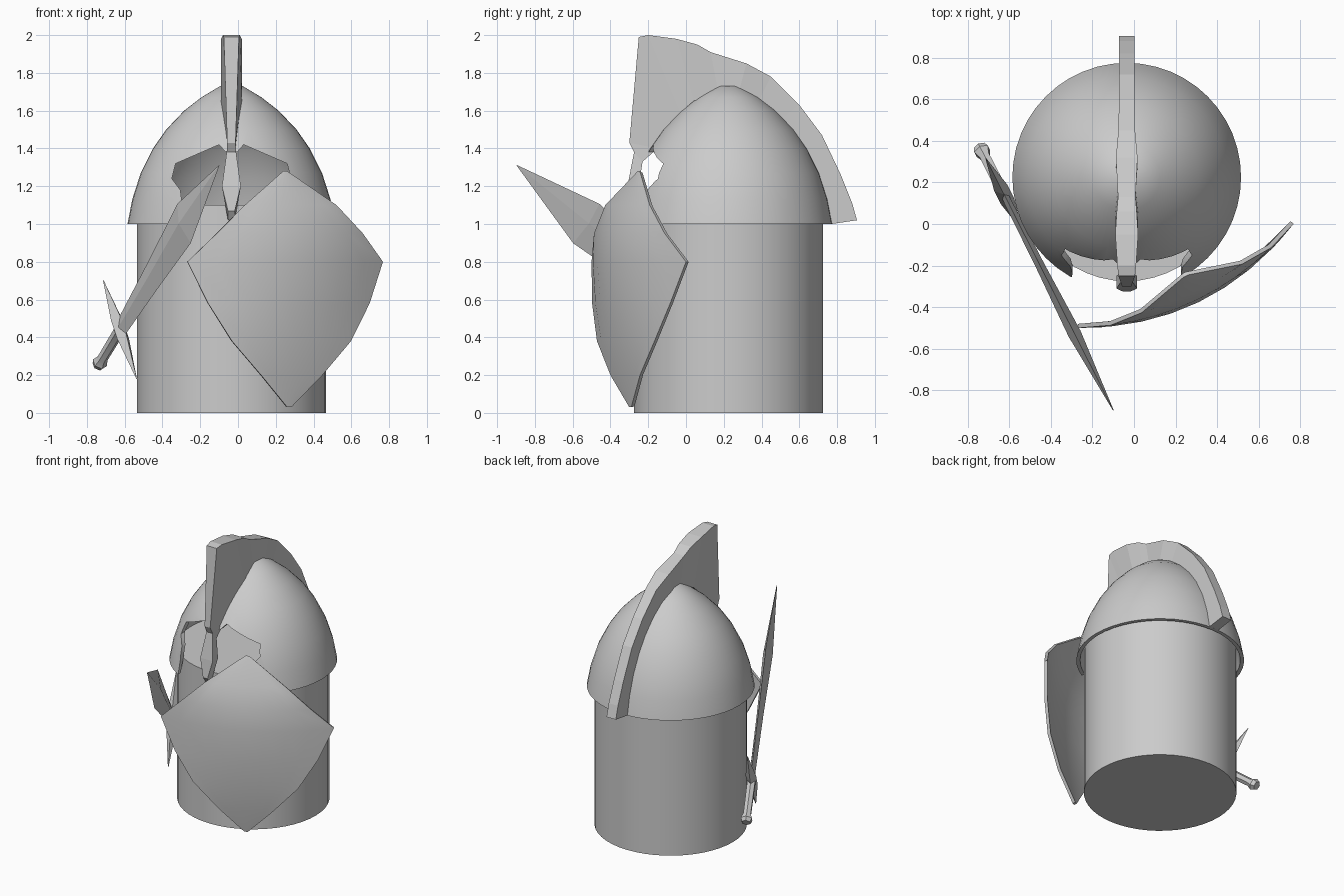
import bpy, bmesh, math
from mathutils import Vector

if "Cube" in bpy.data.objects:
    bpy.data.objects.remove(bpy.data.objects["Cube"])

grey = bpy.data.materials.new("plain_grey")
grey.use_nodes = True
grey.diffuse_color = (0.6, 0.6, 0.6, 1)
grey.node_tree.nodes["Principled BSDF"].inputs["Base Color"].default_value = grey.diffuse_color

CX, CY = -0.035, 0.225  # shared axis of body and helmet


def finish(name, bm, angle=None):
    bmesh.ops.recalc_face_normals(bm, faces=bm.faces)
    mesh = bpy.data.meshes.new(name)
    bm.to_mesh(mesh)
    bm.free()
    ob = bpy.data.objects.new(name, mesh)
    bpy.context.collection.objects.link(ob)
    mesh.materials.append(grey)
    if angle:
        smooth(ob, angle)
    return ob


def smooth(ob, angle):
    bpy.ops.object.select_all(action='DESELECT')
    ob.select_set(True)
    bpy.context.view_layer.objects.active = ob
    bpy.ops.object.shade_smooth_by_angle(angle=math.radians(angle))


def loft(name, rings, angle=None):
    """Skin a list of equal-length closed sections and cap both ends."""
    bm = bmesh.new()
    rows = [[bm.verts.new(p) for p in ring] for ring in rings]
    n = len(rows[0])
    for a, b in zip(rows, rows[1:]):
        for i in range(n):
            j = (i + 1) % n
            bm.faces.new((a[i], a[j], b[j], b[i]))
    bm.faces.new(rows[0])
    bm.faces.new(rows[-1])
    return finish(name, bm, angle)


# Body: plain drum reaching up inside the helmet
bm = bmesh.new()
bmesh.ops.create_cone(bm, cap_ends=True, segments=48, radius1=0.5, radius2=0.5, depth=1.1)
bmesh.ops.translate(bm, verts=bm.verts, vec=(CX, CY, 0.55))
finish("body", bm, 40)

# Helmet: hollow dome spun from a closed profile
outer = [(.55, 1.0), (.525, 1.13), (.48, 1.27), (.415, 1.4), (.345, 1.5),
         (.25, 1.6), (.16, 1.67), (.06, 1.73), (0, 1.73)]
inner = [(max(r - .025, 0), z - .025 * (z > 1)) for r, z in reversed(outer)]
bm = bmesh.new()
pts = [bm.verts.new((CX + r, CY, z)) for r, z in outer + inner]
edges = [bm.edges.new((pts[i], pts[(i + 1) % len(pts)])) for i in range(len(pts))]
bmesh.ops.spin(bm, geom=pts + edges, cent=(CX, CY, 0), axis=(0, 0, 1),
               angle=math.tau, steps=48, use_merge=True)
bmesh.ops.remove_doubles(bm, verts=bm.verts, dist=0.0005)
for e in [e for e in bm.edges if not e.link_faces]:
    bm.edges.remove(e)
helmet = finish("helmet", bm)

# Face opening: mirrored outline pushed through the front of the dome
half = [(.27, .9), (.26, 1.1), (.27, 1.18), (.315, 1.24), (.295, 1.32), (.065, 1.42), (.03, 1.38)]
outline = half + [(-x, z) for x, z in reversed(half)]
cutter = loft("face_cutter", [[(CX + x, y, z) for x, z in outline] for y in (-.6, .05)])
cutter.hide_render = True
cut = helmet.modifiers.new("face_opening", 'BOOLEAN')
cut.object = cutter
cut.solver = 'EXACT'
bpy.context.view_layer.objects.active = helmet
helmet.select_set(True)
bpy.ops.object.modifier_apply(modifier=cut.name)
bpy.data.objects.remove(cutter)
smooth(helmet, 35)

# Crest and nose guard: outer point, inner point (y, z) and half width
crest = [((-.325, 1.07), (-.29, 1.02), .018), ((-.31, 1.2), (-.25, 1.2), .05),
         ((-.275, 1.38), (-.23, 1.33), .025), ((-.30, 1.43), (-.15, 1.4), .022),
         ((-.25, 1.99), (-.06, 1.56), .04), ((-.2, 2.0), (-.03, 1.59), .045),
         ((-.05, 1.98), (.04, 1.65), .055), ((.06, 1.95), (.11, 1.68), .048),
         ((.13, 1.91), (.17, 1.7), .042), ((.32, 1.85), (.28, 1.7), .052),
         ((.45, 1.78), (.38, 1.64), .04), ((.6, 1.63), (.5, 1.55), .037),
         ((.72, 1.47), (.6, 1.44), .037), ((.82, 1.26), (.7, 1.22), .037),
         ((.88, 1.11), (.745, 1.08), .037), ((.905, 1.02), (.77, 1.0), .037)]
loft("crest_and_nose_guard", [[(CX - w, *o), (CX + w, *o), (CX + w, *i), (CX - w, *i)]
                              for o, i, w in crest])

# Shield: bulged diamond turned to the left
across, out = Vector((.9, .435, 0)), Vector((.435, -.9, 0))
rows = [(1.28, .012), (1.1, .27), (.95, .43), (.8, .575), (.58, .475), (.38, .35), (.2, .18), (.03, .012)]
bm = bmesh.new()
grid = []
for z, w in rows:
    v = (z - .8) / (.48 if z > .8 else .77)
    line = []
    for k in range(-4, 5):
        u = w * k / 4
        bulge = .14 * (1 - (u / .575) ** 2) * (1 - v * v) + (.05 * v * v if v < 0 else 0)
        line.append(bm.verts.new(Vector((.25, -.25, z)) + across * u + out * bulge))
    grid.append(line)
for a, b in zip(grid, grid[1:]):
    for i in range(8):
        bm.faces.new((a[i], b[i], b[i + 1], a[i + 1]))
shield = finish("shield", bm)
if sum((p.normal for p in shield.data.polygons), Vector()).dot(out) < 0:
    shield.data.flip_normals()
plate = shield.modifiers.new("thickness", 'SOLIDIFY')
plate.thickness = .02
plate.offset = -1
bpy.context.view_layer.objects.active = shield
bpy.ops.object.modifier_apply(modifier=plate.name)
smooth(shield, 40)

# Sword: frame along the blade, along the guard, and through the flat
pommel_end, tip = Vector((-.74, .37, .25)), Vector((-.1, -.895, 1.31))
along = (tip - pommel_end).normalized()
side = Vector((.175, -.345, -.52))
side = (side - along * side.dot(along)).normalized()
flat = along.cross(side)
length = (tip - pommel_end).length


def sword_ring(t, w, d, n):
    c = pommel_end + along * (t * length)
    return [c + side * (w * math.cos(math.tau * k / n)) + flat * (d * math.sin(math.tau * k / n))
            for k in range(n)]


loft("sword_blade", [sword_ring(t, w, d, 4) for t, w, d in
                     [(.17, .055, .018), (.45, .09, .022), (.71, .13, .032), (1, .002, .002)]])
loft("sword_grip", [sword_ring(t, r, r, 6) for t, r in
                    [(0, .032), (.015, .042), (.035, .028), (.18, .03)]], 20)

# Cross guard: long spindle tapering to both ends
guard_mid = pommel_end + along * (.18 * length)
loft("sword_guard", [[guard_mid + side * s + along * a + flat * f
                      for a, f in ((w, 0), (0, d), (-w, 0), (0, -d))]
                     for s, w, d in [(-.325, .002, .002), (-.06, .045, .035),
                                     (.06, .045, .035), (.325, .002, .002)]])
